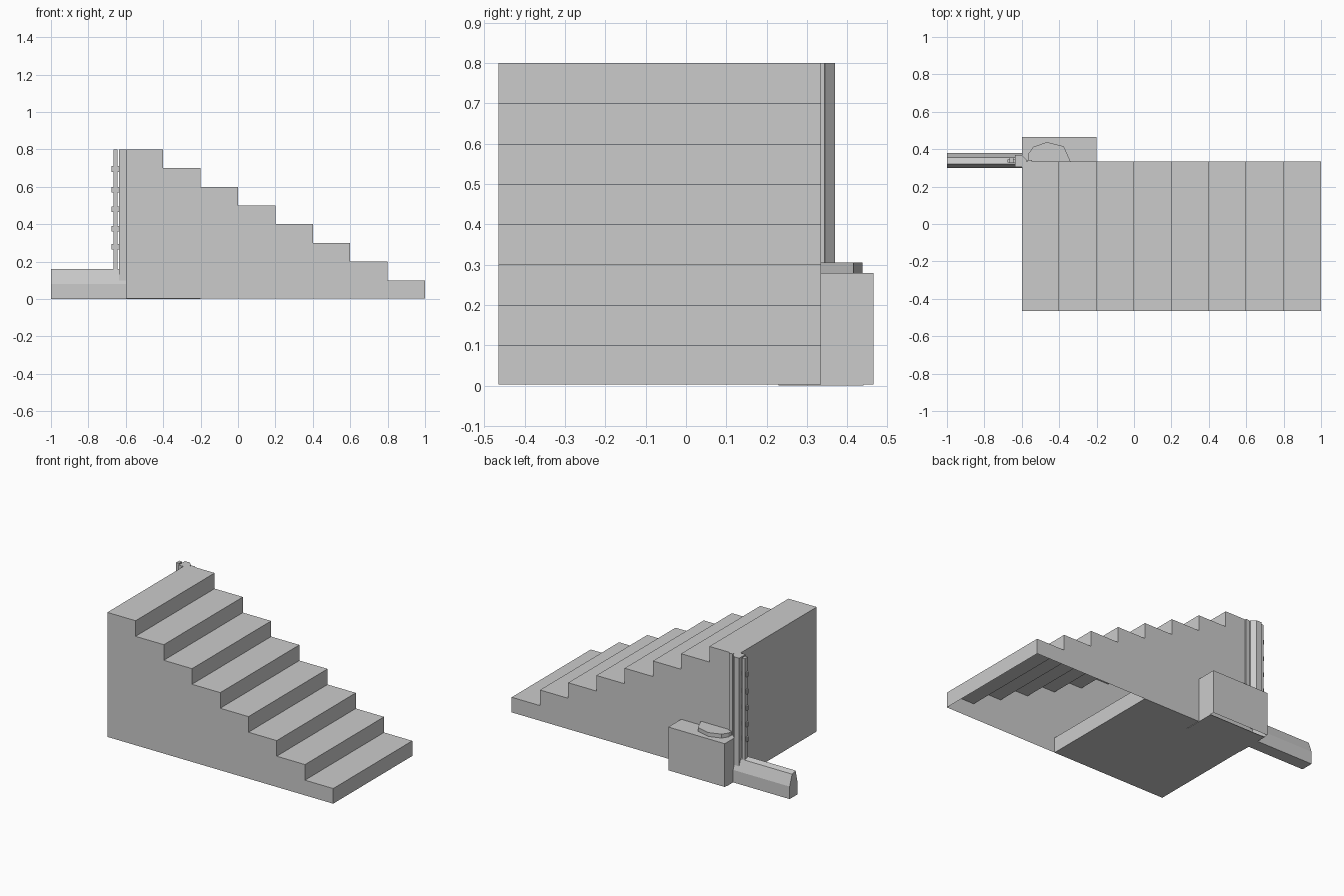
import bpy, bmesh

if "Cube" in bpy.data.objects:
    bpy.data.objects.remove(bpy.data.objects["Cube"])


def mesh_object(name, bm):
    bmesh.ops.recalc_face_normals(bm, faces=bm.faces)
    me = bpy.data.meshes.new(name)
    bm.to_mesh(me)
    bm.free()
    ob = bpy.data.objects.new(name, me)
    bpy.context.collection.objects.link(ob)
    return ob


def extrude(name, points, vec, skip=()):
    """Prism from a closed outline; skip lists side faces left open."""
    bm = bmesh.new()
    a = [bm.verts.new(p) for p in points]
    b = [bm.verts.new([p[i] + vec[i] for i in range(3)]) for p in points]
    n = len(points)
    bm.faces.new(a)
    bm.faces.new(b)
    for i in range(n):
        if i not in skip:
            j = (i + 1) % n
            bm.faces.new((a[i], a[j], b[j], b[i]))
    return mesh_object(name, bm)


def box(name, x0, x1, y0, y1, z0, z1, skip=()):
    # side 0 is the bottom
    pts = [(x0, y0, z0), (x1, y0, z0), (x1, y0, z1), (x0, y0, z1)]
    return extrude(name, pts, (0, y1 - y0, 0), skip)


# Hollow staircase, open underneath
steps = [(-0.6, -0.465, 0.003), (1.0, -0.465, 0.003)]
for i in range(8):
    x, z = 1.0 - 0.2 * i, 0.1 * (i + 1)
    steps += [(x, -0.465, z), (x - 0.2, -0.465, z)]
extrude("staircase", steps, (0, 0.8, 0), skip=(0,))

# Low slab closing the rear half of the underside
box("base_slab", -0.6, 0.2, -0.465, 0.335, 0.003, 0.1)

# Side block with thin foot plate, open underneath
box("side_block", -0.6, -0.2, 0.335, 0.465, 0.003, 0.28, skip=(0,))
box("foot_plate", -0.6, -0.2, 0.23, 0.44, 0.0, 0.003)

# Faceted ledge on the block
ledge = [(-0.34, 0.335), (-0.375, 0.415), (-0.465, 0.438), (-0.54, 0.412),
         (-0.565, 0.375), (-0.565, 0.345), (-0.55, 0.335)]
extrude("ledge", [(x, y, 0.28) for x, y in ledge], (0, 0, 0.025))

# Low curb with sloped shoulders
curb = [(0.30, 0), (0.38, 0), (0.38, 0.08), (0.355, 0.15), (0.32, 0.16), (0.30, 0.08)]
extrude("curb", [(-1.0, y, z) for y, z in curb], (0.4, 0, 0))

# Tall corner column, with narrow flange beside it
column = [(-0.575, 0.335), (-0.575, 0.345), (-0.60, 0.37), (-0.635, 0.37),
          (-0.635, 0.305), (-0.60, 0.305), (-0.60, 0.335)]
extrude("corner_column", [(x, y, 0.1) for x, y in column], (0, 0, 0.7))
box("column_flange", -0.57, -0.545, 0.335, 0.343, 0.28, 0.8)

# Thin outer strip joined to the column by small rungs
box("outer_strip", -0.665, -0.645, 0.325, 0.355, 0.15, 0.8)
for i, z in enumerate((0.28, 0.375, 0.48, 0.585, 0.695)):
    box(f"rung_{i}", -0.675, -0.632, 0.33, 0.345, z - 0.015, z + 0.015)
